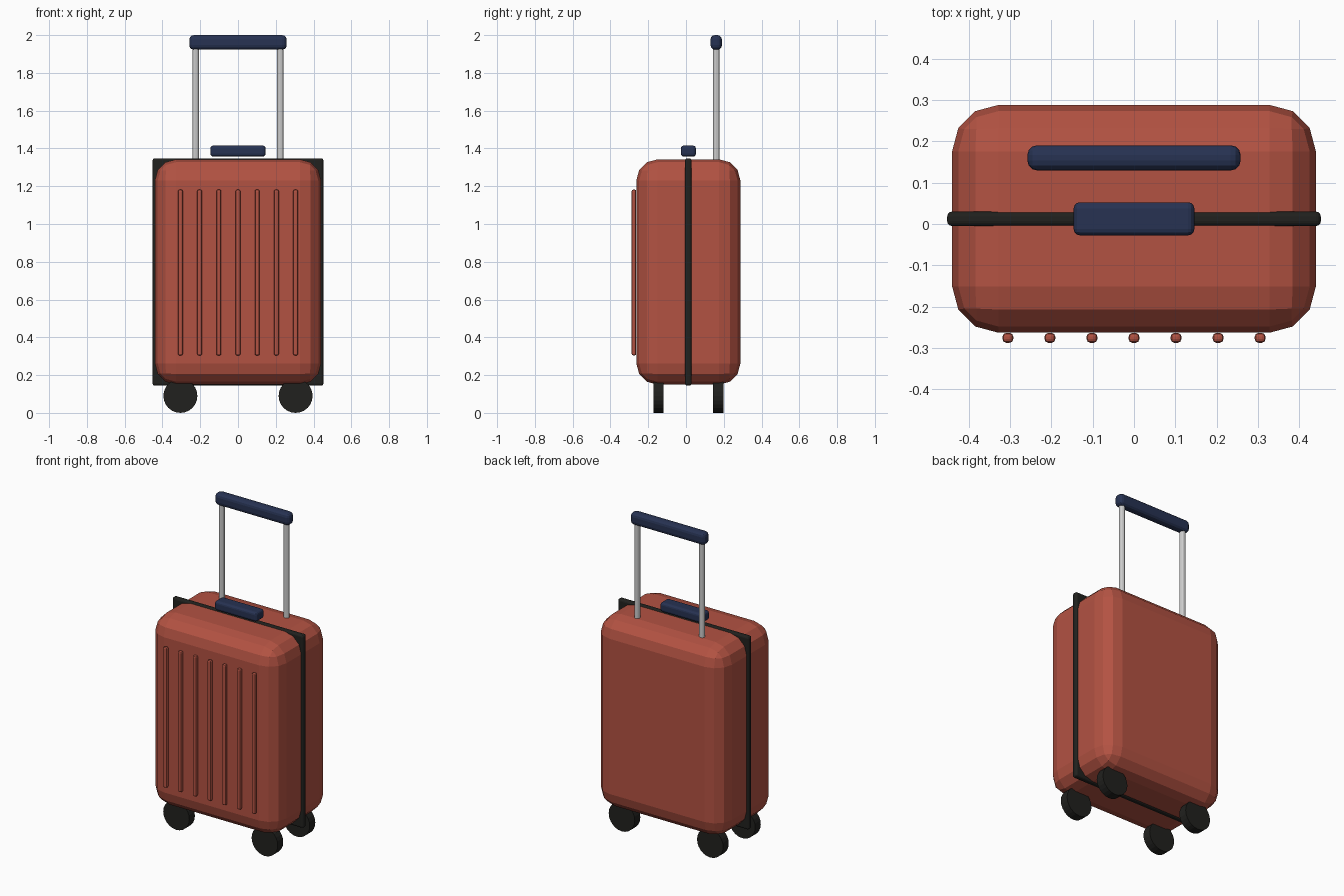
import bpy
import math

if "Cube" in bpy.data.objects:
    bpy.data.objects.remove(bpy.data.objects["Cube"])


def material(name, rgb):
    m = bpy.data.materials.new(name)
    m.diffuse_color = (*rgb, 1)
    m.use_nodes = True
    m.node_tree.nodes["Principled BSDF"].inputs["Base Color"].default_value = m.diffuse_color
    return m


RED = material("red_shell", (0.45, 0.085, 0.055))
NAVY = material("navy_grip", (0.02, 0.032, 0.085))
BLACK = material("black_rubber", (0.015, 0.015, 0.013))
YC = 0.0125  # depth centre of the case


def finish(ob, name, mat, bevel, segments):
    ob.name = name
    if mat:
        ob.data.materials.append(mat)
    if bevel:
        mod = ob.modifiers.new("bevel", 'BEVEL')
        mod.width, mod.segments = bevel, segments
        mod.limit_method = 'ANGLE'
        mod.angle_limit = math.radians(40)
    return ob


def box(name, centre, size, mat, bevel, segments=3):
    bpy.ops.mesh.primitive_cube_add(size=1, location=centre)
    ob = bpy.context.object
    ob.scale = size
    bpy.ops.object.transform_apply(location=False, rotation=False, scale=True)
    return finish(ob, name, mat, bevel, segments)


def cylinder(name, centre, radius, depth, sides, mat=None, rot=(0, 0, 0), bevel=0):
    bpy.ops.mesh.primitive_cylinder_add(vertices=sides, radius=radius, depth=depth,
                                        location=centre, rotation=rot)
    return finish(bpy.context.object, name, mat, bevel, 2)


# Case shell and the seam band around it
box("case_shell", (0, YC, 0.746), (0.88, 0.551, 1.192), RED, 0.112)
box("seam_band", (0, YC, 0.746), (0.904, 0.035, 1.204), BLACK, 0.012)

# Raised ribs on the front
for i in range(7):
    box(f"front_rib_{i + 1}", ((i - 3) * 0.1017, -0.2755, 0.743),
        (0.026, 0.024, 0.878), RED, 0.009, 2)

# Carry handle on top
box("carry_handle", (0, YC, 1.386), (0.292, 0.08, 0.058), NAVY, 0.015)

# Telescopic handle
for side, x in (("left", -0.224), ("right", 0.224)):
    cylinder(f"pole_{side}", (x, 0.16, 1.61), 0.017, 0.68, 12)
box("pull_grip", (0, 0.16, 1.9615), (0.516, 0.061, 0.077), NAVY, 0.024)

# Four wheels
for side, x in (("left", -0.305), ("right", 0.305)):
    for end, dy in (("front", -0.158), ("back", 0.158)):
        cylinder(f"wheel_{end}_{side}", (x, YC + dy, 0.09), 0.09, 0.055, 24,
                 BLACK, (math.pi / 2, 0, 0))
